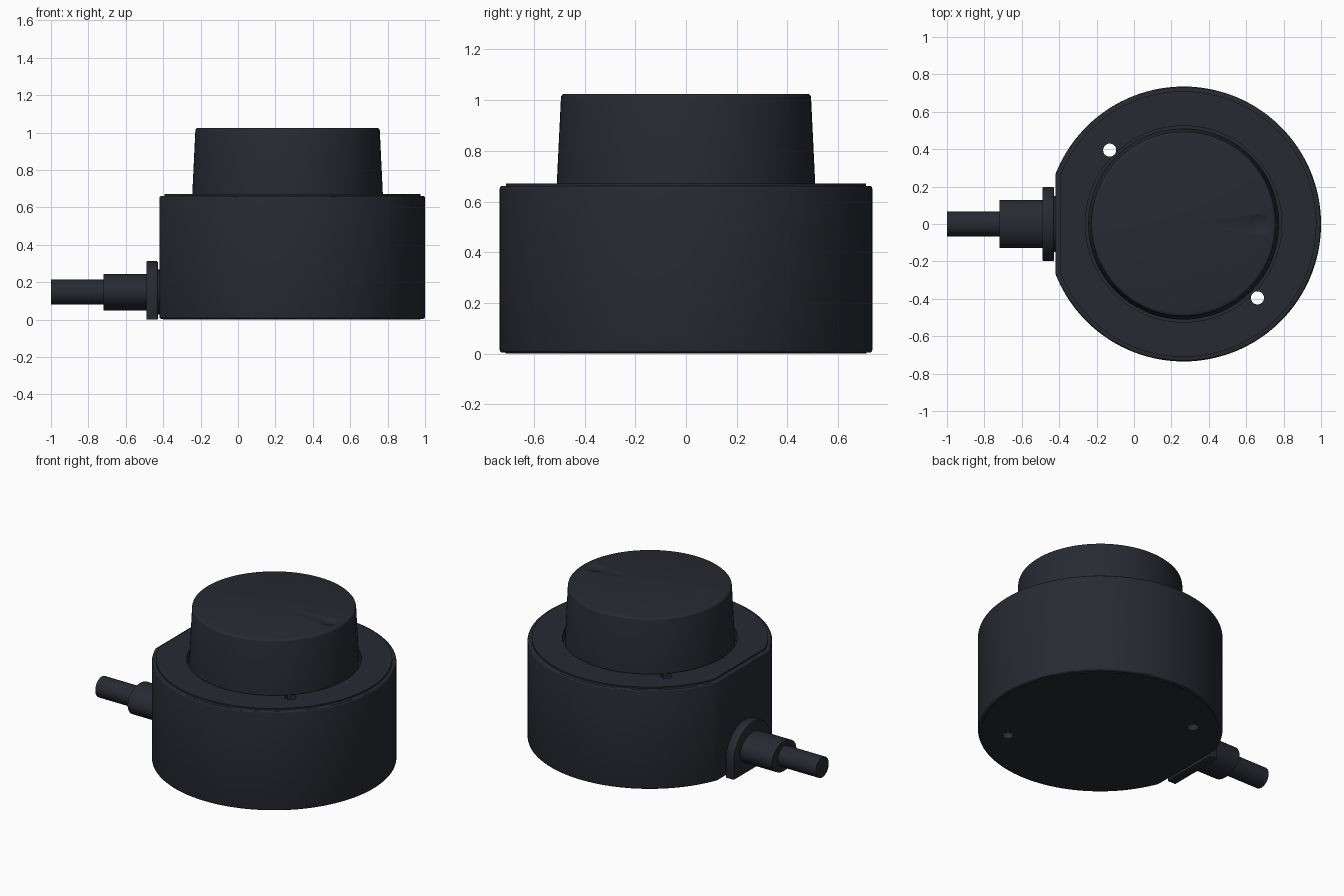
import bpy, bmesh, math
from mathutils import Matrix, Vector

if "Cube" in bpy.data.objects:
    bpy.data.objects.remove(bpy.data.objects["Cube"])

CX = 0.265  # dial axis
mat = bpy.data.materials.new("dark_plastic")
mat.diffuse_color = (0.02, 0.023, 0.031, 1)
mat.use_nodes = True
mat.node_tree.nodes["Principled BSDF"].inputs["Base Color"].default_value = mat.diffuse_color


def finish(name, bm):
    bmesh.ops.recalc_face_normals(bm, faces=bm.faces)
    me = bpy.data.meshes.new(name)
    bm.to_mesh(me)
    bm.free()
    ob = bpy.data.objects.new(name, me)
    bpy.context.collection.objects.link(ob)
    me.materials.append(mat)
    return ob


def activate(ob):
    bpy.ops.object.select_all(action='DESELECT')
    ob.select_set(True)
    bpy.context.view_layer.objects.active = ob


def smooth(ob):
    activate(ob)
    bpy.ops.object.shade_smooth_by_angle(angle=math.radians(30))


def prism(name, pts, vec):
    """Extrude a closed outline of 3D points along vec."""
    bm = bmesh.new()
    f = bm.faces.new([bm.verts.new(p) for p in pts])
    new = bmesh.ops.extrude_face_region(bm, geom=[f], use_keep_orig=True)['geom']
    bmesh.ops.translate(bm, vec=vec, verts=[g for g in new if isinstance(g, bmesh.types.BMVert)])
    return finish(name, bm)


def d_outline(r, flat_x, z, n=128):
    """Circle with its -x side cut flat."""
    a = math.acos((flat_x - CX) / r)
    return [(CX + r * math.cos(t), r * math.sin(t), z)
            for t in (-a + 2 * a * i / n for i in range(n + 1))]


def cyl(name, x, y, z0, z1, r, n=96):
    return prism(name, [(x + r * math.cos(2 * math.pi * i / n),
                         y + r * math.sin(2 * math.pi * i / n), z0) for i in range(n)],
                 (0, 0, z1 - z0))


def lathe(name, profile, n=128):
    bm = bmesh.new()
    vs = [bm.verts.new((r, 0, z)) for r, z in profile]
    es = [bm.edges.new(p) for p in zip(vs, vs[1:])]
    bmesh.ops.spin(bm, geom=vs + es, cent=(0, 0, 0), axis=(0, 0, 1),
                   angle=2 * math.pi, steps=n, use_merge=True)
    bmesh.ops.remove_doubles(bm, verts=bm.verts, dist=1e-5)
    bm.transform(Matrix.Translation((CX, 0, 0)))
    return finish(name, bm)


def apply_mod(ob, kind, **props):
    m = ob.modifiers.new(kind.lower(), kind)
    for k, v in props.items():
        setattr(m, k, v)
    activate(ob)
    bpy.ops.object.modifier_apply(modifier=m.name)


def cut(ob, cutter):
    apply_mod(ob, 'BOOLEAN', operation='DIFFERENCE', object=cutter, solver='EXACT')


def bevel(ob, w, seg=3):
    apply_mod(ob, 'BEVEL', width=w, segments=seg, limit_method='ANGLE',
              angle_limit=math.radians(50))


# Housing, raised top plate and base plate
body = prism("housing", d_outline(0.735, -0.42, 0.004), (0, 0, 0.658))
bevel(body, 0.012)
top = prism("top_plate", d_outline(0.71, -0.393, 0.65), (0, 0, 0.022))
base = prism("base_plate", d_outline(0.712, -0.40, 0.0), (0, 0, 0.012))

# Knob well and the two through screw holes
cutters = [cyl("well_cutter", CX, 0, 0.60, 0.8, 0.525)]
cutters += [cyl("hole_cutter", CX + s * 0.395, -s * 0.395, -0.1, 0.8, 0.035, 32) for s in (1, -1)]
for ob in (body, top):
    cut(ob, cutters[0])
for ob in (body, top, base):
    for c in cutters[1:]:
        cut(ob, c)

# Tapered knob with rounded top edge and a small pointer dimple
knob = lathe("knob", [(0, 0.59), (0.511, 0.59), (0.511, 0.64), (0.493, 1.012), (0.491, 1.018),
                      (0.486, 1.023), (0.479, 1.025), (0, 1.025)])
bm = bmesh.new()
bmesh.ops.create_uvsphere(bm, u_segments=48, v_segments=48, radius=0.11,
                          matrix=Matrix.Translation((CX + 0.40, 0, 1.123)))
cutters.append(finish("dimple_cutter", bm))
cut(knob, cutters[-1])

# Cable collar: arch plate standing on the ground, with a thin neck to the housing
arch = [(-0.49, 0.198 * math.cos(math.pi * i / 40), 0.115 + 0.198 * math.sin(math.pi * i / 40))
        for i in range(41)] + [(-0.49, -0.198, 0), (-0.49, 0.198, 0)]
collar = prism("cable_collar", arch, (0.062, 0, 0))
bevel(collar, 0.006, 2)


def oval(name, x0, x1, ry, rz, n=64):
    pts = [(x0, ry * math.cos(2 * math.pi * i / n), 0.147 + rz * math.sin(2 * math.pi * i / n))
           for i in range(n)]
    return prism(name, pts, (x1 - x0, 0, 0))


neck = oval("collar_neck", -0.44, -0.40, 0.15, 0.12)
relief = oval("strain_relief", -0.72, -0.48, 0.128, 0.098)
cable = oval("cable", -1.0, -0.70, 0.067, 0.067)

for c in cutters:
    bpy.data.objects.remove(c, do_unlink=True)
for ob in (body, top, base, knob, collar, neck, relief, cable):
    smooth(ob)
